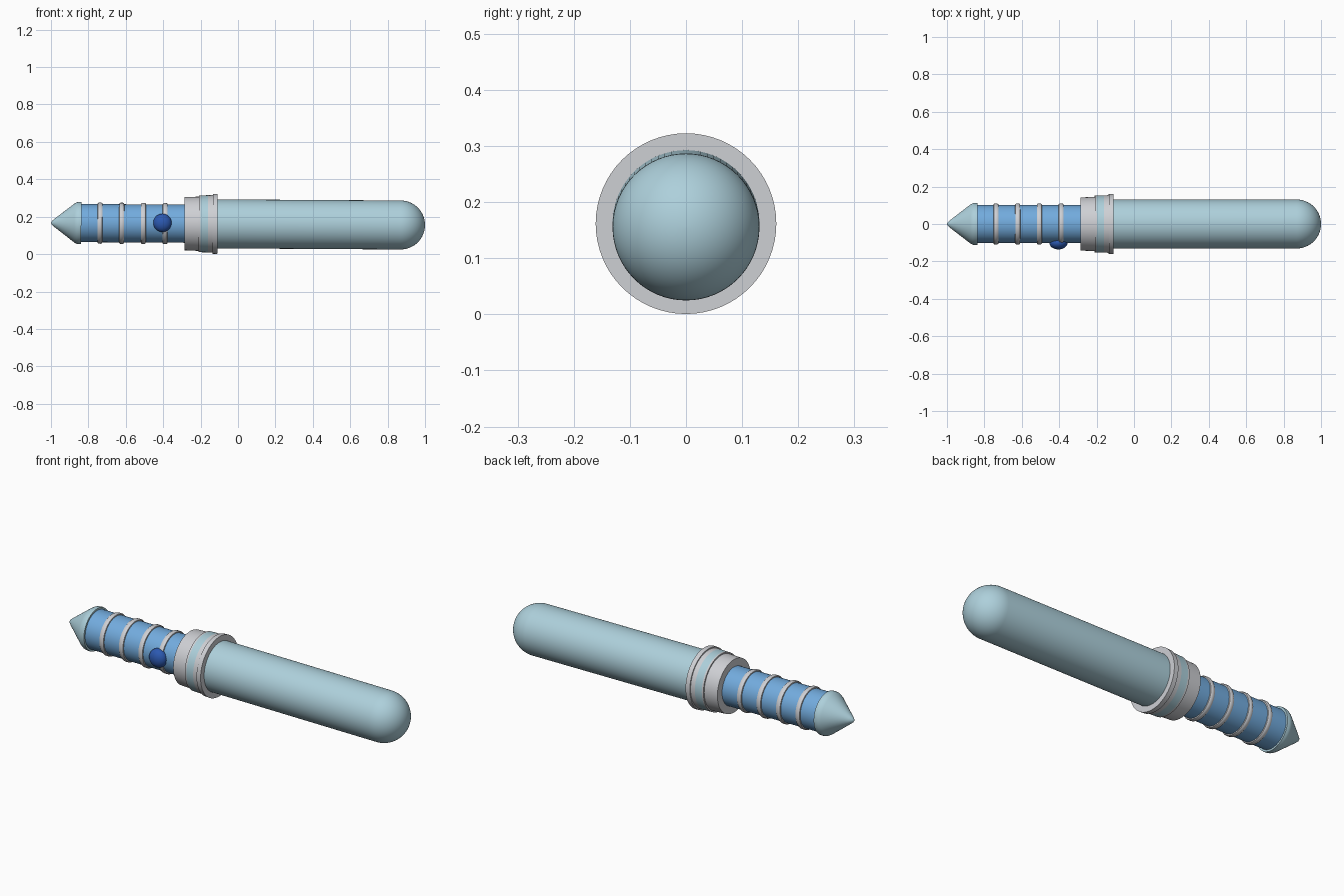
import bpy
import math

cube = bpy.data.objects.get("Cube")
if cube:
    bpy.data.objects.remove(cube, do_unlink=True)

AXIS_Z = 0.161   # height of the long axis at the middle
TILT = 0.006     # the axis drops slightly towards +x
SIDES = 64


def material(name, rgb):
    mat = bpy.data.materials.new(name)
    mat.use_nodes = True
    mat.diffuse_color = (*rgb, 1)
    bsdf = mat.node_tree.nodes["Principled BSDF"]
    bsdf.inputs["Base Color"].default_value = (*rgb, 1)
    return mat


pale = material("pale_teal", (0.42, 0.63, 0.71))
blue = material("handle_blue", (0.17, 0.41, 0.73))
grey = material("light_grey", (0.62, 0.63, 0.66))
navy = material("button_blue", (0.025, 0.1, 0.44))


def finish(obj, mats):
    for mat in mats:
        obj.data.materials.append(mat)
    bpy.ops.object.select_all(action='DESELECT')
    obj.select_set(True)
    bpy.context.view_layer.objects.active = obj
    bpy.ops.object.shade_smooth_by_angle(angle=math.radians(35))


def lathe(name, profile, mats, band=None):
    """Spin (x, radius) points round the long axis; band(x) picks a material."""
    verts, faces = [], []
    for x, r in profile:
        for i in range(SIDES):
            a = 2 * math.pi * i / SIDES
            verts.append((x, r * math.cos(a), r * math.sin(a)))
    for k in range(len(profile) - 1):
        for i in range(SIDES):
            j = (i + 1) % SIDES
            a, b = k * SIDES, (k + 1) * SIDES
            faces.append((a + i, b + i, b + j, a + j))
    faces.append(tuple(range(SIDES)))
    last = (len(profile) - 1) * SIDES
    faces.append(tuple(reversed(range(last, last + SIDES))))
    mesh = bpy.data.meshes.new(name)
    mesh.from_pydata(verts, [], faces)
    # outward normals point away from the axis
    mesh.flip_normals()
    mesh.update()
    obj = bpy.data.objects.new(name, mesh)
    obj.location.z = AXIS_Z
    obj.rotation_euler.y = TILT
    bpy.context.collection.objects.link(obj)
    if band:
        for face in mesh.polygons:
            face.material_index = band(face.center.x)
    finish(obj, mats)
    return obj


# Long rod with a domed end
R = 0.131
dome = [(1 - R + R * math.sin(t * math.pi / 32), R * math.cos(t * math.pi / 32))
        for t in range(16)]
lathe("blade", [(-0.2, R)] + dome + [(1, 0.002)], [pale])

# Stepped collar with a pale stripe
lathe("collar",
      [(-0.286, 0.142), (-0.21, 0.145), (-0.21, 0.152), (-0.2, 0.152),
       (-0.16, 0.153), (-0.135, 0.154), (-0.135, 0.16), (-0.11, 0.161)],
      [grey, pale], lambda x: int(-0.195 < x < -0.165))

# Grip and its raised rings
lathe("handle", [(-0.845, 0.102), (-0.2, 0.102)], [blue])
for n in range(4):
    c = -0.738 + n * 0.116
    lathe(f"handle_ring_{n + 1}",
          [(c - 0.014, 0.1), (c - 0.012, 0.107), (c - 0.006, 0.11),
           (c + 0.006, 0.11), (c + 0.012, 0.107), (c + 0.014, 0.1)], [grey])

# Pointed pommel
lathe("pommel",
      [(-1, 0.002), (-0.994, 0.011), (-0.98, 0.023), (-0.875, 0.104),
       (-0.862, 0.111), (-0.85, 0.113), (-0.838, 0.112)], [pale])

# Push button on the front of the grip
bpy.ops.mesh.primitive_uv_sphere_add(segments=32, ring_count=16, radius=1,
                                     location=(-0.404, -0.1, 0.167))
button = bpy.context.object
button.name = "button"
button.scale = (0.049, 0.036, 0.049)
finish(button, [navy])
